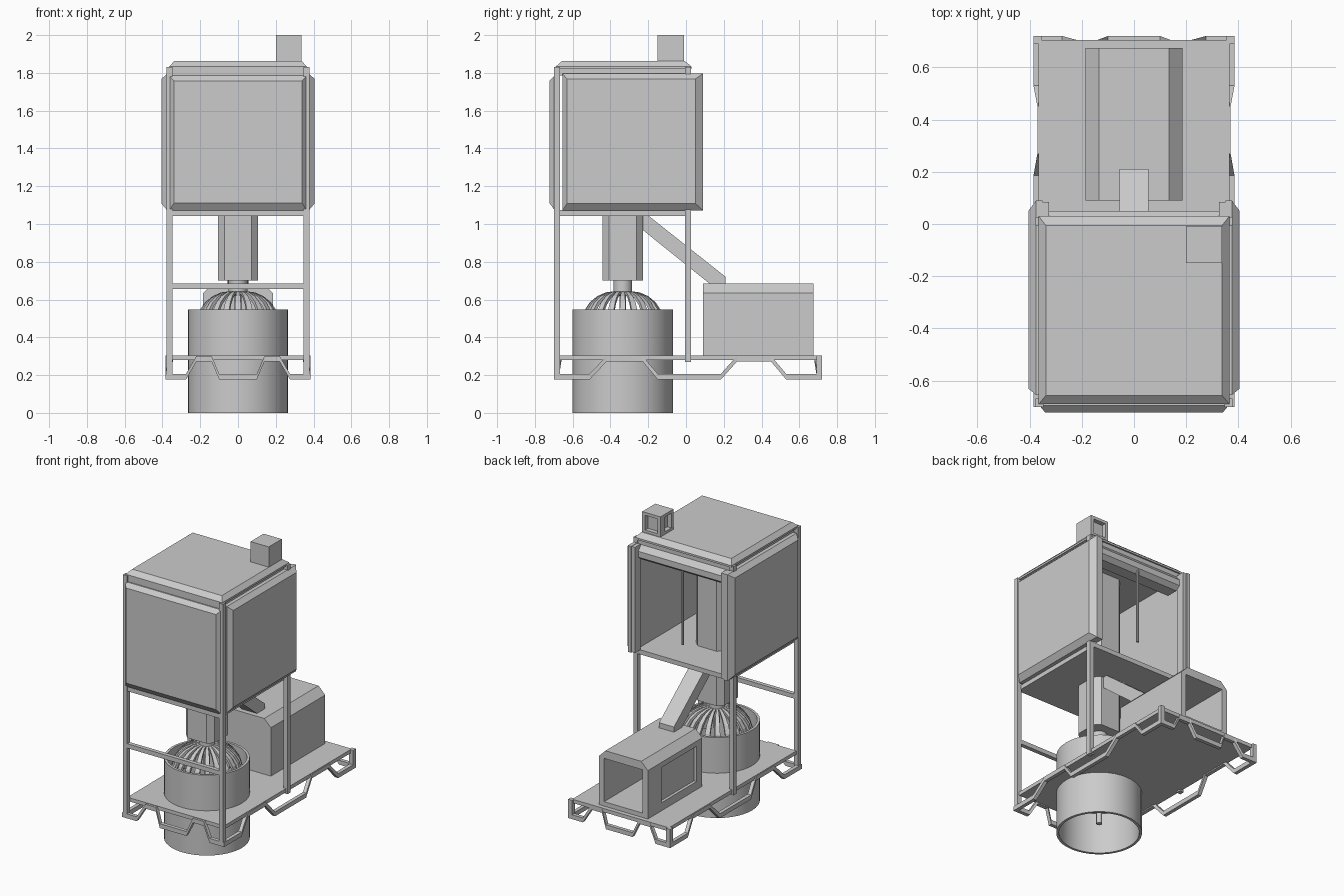
import bpy, bmesh
from math import sin, cos, pi
from mathutils import Matrix

if "Cube" in bpy.data.objects:
    bpy.data.objects.remove(bpy.data.objects["Cube"])


def finish(name, bm, smooth=False):
    bmesh.ops.recalc_face_normals(bm, faces=bm.faces)
    me = bpy.data.meshes.new(name)
    bm.to_mesh(me)
    bm.free()
    ob = bpy.data.objects.new(name, me)
    bpy.context.collection.objects.link(ob)
    if smooth:
        bpy.ops.object.select_all(action='DESELECT')
        ob.select_set(True)
        bpy.context.view_layer.objects.active = ob
        bpy.ops.object.shade_smooth_by_angle()
    return ob


def loft_into(bm, rings, caps=True, loop=False):
    vs = [[bm.verts.new(p) for p in r] for r in rings]
    n = len(rings[0])
    pairs = list(zip(vs, vs[1:])) + ([(vs[-1], vs[0])] if loop else [])
    for a, b in pairs:
        for i in range(n):
            j = (i + 1) % n
            bm.faces.new((a[i], a[j], b[j], b[i]))
    if caps and not loop:
        bm.faces.new(vs[0])
        bm.faces.new(vs[-1])


def loft(name, rings, **kw):
    bm = bmesh.new()
    loft_into(bm, rings, **kw)
    return finish(name, bm)


def rect(a0, a1, b0, b1, place):
    return [place(a, b) for a, b in ((a0, b0), (a1, b0), (a1, b1), (a0, b1))]


def box(name, x0, x1, y0, y1, z0, z1):
    return loft(name, [rect(x0, x1, y0, y1, lambda x, y: (x, y, z)) for z in (z0, z1)])


def revolve(name, profile, n, y, loop=False):
    """Lathe (radius, z) points about a vertical axis at x=0."""
    rings = [[(r * cos(2*pi*i/n), y + r * sin(2*pi*i/n), z) for i in range(n)] for r, z in profile]
    bm = bmesh.new()
    loft_into(bm, rings, loop=loop)
    return finish(name, bm, True)


def carve(ob, *size):
    cutter = box("cutter", *size)
    cutter.hide_render = True
    m = ob.modifiers.new("carve", 'BOOLEAN')
    m.object = cutter
    m.solver = 'EXACT'
    bpy.context.view_layer.update()
    with bpy.context.temp_override(object=ob, active_object=ob, selected_objects=[ob]):
        bpy.ops.object.modifier_apply(modifier=m.name)
    bpy.data.objects.remove(cutter)


AX = -0.335  # y position of the drum axis

# base plate
box("base_plate", -0.365, 0.365, -0.67, 0.705, 0.28, 0.305)


# zigzag rails around the base plate; place(t, out, z)
def rail(name, path, place):
    rings = []
    for t, up in path:
        z, o = (0.272, 0.345) if up else (0.177, 0.36)
        rings.append([place(t, o + d, z + h) for d, h in ((0, 0), (0.025, 0), (0.025, 0.03), (0, 0.03))])
    loft(name, rings)


side_path = [(-0.70, 0), (-0.51, 0), (-0.42, 1), (-0.23, 1), (-0.15, 0),
             (0.185, 0), (0.27, 1), (0.45, 1), (0.53, 0), (0.72, 0)]
end_path = [(-0.385, 0), (-0.275, 0), (-0.22, 1), (-0.14, 1), (-0.10, 0),
            (0.10, 0), (0.14, 1), (0.22, 1), (0.275, 0), (0.385, 0)]
for s, side in ((-1, "left"), (1, "right")):
    rail(side + "_rail", side_path, lambda t, o, z: (s * o, t, z))
rail("front_rail", end_path, lambda t, o, z: (t, -(o + 0.315), z))
rail("back_rail", end_path, lambda t, o, z: (t, o + 0.335, z))

# posts, jambs, corner stubs and side panels
for s, side in ((-1, "left"), (1, "right")):
    xs = sorted((s * 0.347, s * 0.378))
    box(side + "_front_post", *xs, -0.70, -0.668, 0.20, 1.83)
    box(side + "_back_post", *xs, -0.005, 0.027, 0.27, 1.83)
    box(side + "_back_stub", *sorted((s * 0.355, s * 0.385)), 0.69, 0.72, 0.177, 0.305)
    box(side + "_door_jamb", *sorted((s * 0.325, s * 0.368)), 0.028, 0.085, 1.075, 1.795)
    loft(side + "_cabin_panel", [
        rect(-0.655, 0.09, 1.072, 1.797, lambda y, z: (s * 0.35, y, z)),
        rect(-0.655, 0.09, 1.072, 1.797, lambda y, z: (s * 0.375, y, z)),
        rect(-0.63, 0.05, 1.108, 1.768, lambda y, z: (s * 0.405, y, z))])

# front panel, cabin floor, crossbar
loft("front_cabin_panel", [
    rect(-0.363, 0.363, 1.072, 1.785, lambda x, z: (x, -0.672, z)),
    rect(-0.363, 0.363, 1.072, 1.785, lambda x, z: (x, -0.695, z)),
    rect(-0.34, 0.34, 1.11, 1.758, lambda x, z: (x, -0.722, z))])
box("cabin_floor", -0.35, 0.35, -0.695, 0.025, 1.042, 1.073)
box("front_crossbar", -0.35, 0.35, -0.698, -0.67, 0.655, 0.685)

# roof with chamfered edge
box("ceiling", -0.347, 0.347, -0.69, 0.02, 1.787, 1.825)
loft("roof", [rect(-0.365, 0.365, -0.69, 0.03, lambda x, y: (x, y, 1.82)),
              rect(-0.365, 0.365, -0.69, 0.03, lambda x, y: (x, y, 1.833)),
              rect(-0.338, 0.338, -0.657, -0.005, lambda x, y: (x, y, 1.862))])

# rolled door and its hanging pull rod
door = [(-0.06, 1.79), (0.02, 1.79), (0.05, 1.755), (0.05, 1.715), (0.02, 1.69), (-0.06, 1.69)]
loft("rolled_door", [[(x, y, z) for y, z in door] for x in (-0.325, 0.325)])
revolve("pull_rod", [(0.009, 1.2), (0.009, 1.74)], 8, 0.035)

# roof vent with two recessed faces
vent = box("roof_vent", 0.20, 0.337, -0.15, -0.01, 1.855, 2.0)
carve(vent, 0.222, 0.315, -0.04, 0.05, 1.88, 1.98)
carve(vent, 0.15, 0.23, -0.128, -0.06, 1.88, 1.98)

# central column: square with clipped corners
h, c = 0.107, 0.035
column = [(h, -h + c), (h, h - c), (h - c, h), (c - h, h), (-h, h - c), (-h, c - h), (c - h, -h), (h - c, -h)]
loft("column", [[(x, AX + y, z) for x, y in column] for z in (0.70, 1.79)])

# hollow drum, shaft and curved agitator ribs
revolve("drum", [(0.265, 0), (0.265, 0.548), (0.248, 0.548), (0.248, 0)], 40, AX, loop=True)
revolve("drive_shaft", [(0.018, 0.065), (0.018, 0.62), (0.05, 0.63), (0.05, 0.71)], 16, AX)
arc = [(0.035, 0.645), (0.09, 0.638), (0.135, 0.618), (0.175, 0.585), (0.205, 0.54), (0.225, 0.47), (0.23, 0.40)]
bm = bmesh.new()
RIBS = 20
for i in range(RIBS):
    start = len(bm.verts)
    loft_into(bm, [[(r + dr, y, z + dz) for y, dr, dz in
                    ((-w, 0, 0), (w, 0, 0), (w, -0.012, -0.012), (-w, -0.012, -0.012))]
                   for r, z in arc for w in [0.004 + 0.06 * r]])
    bm.verts.ensure_lookup_table()
    bmesh.ops.transform(bm, verts=bm.verts[start:],
                        matrix=Matrix.Translation((0, AX, 0)) @ Matrix.Rotation(2 * pi * i / RIBS, 4, 'Z'))
finish("agitator_ribs", bm)

# engine housing, open at the back, with a recessed left panel
body = [(-0.185, 0.30), (0.185, 0.30), (0.185, 0.635), (0.135, 0.685), (-0.135, 0.685), (-0.185, 0.635)]
engine = loft("engine_housing", [[(x, y, z) for x, z in body] for y in (0.09, 0.675)])
carve(engine, -0.145, 0.145, 0.20, 0.80, 0.335, 0.63)
carve(engine, -0.25, -0.165, 0.15, 0.53, 0.36, 0.60)

# sloping duct from column to engine
duct = [(-0.25, 1.045), (-0.20, 1.045), (0.21, 0.72), (0.21, 0.68), (0.13, 0.68), (-0.25, 0.985)]
loft("sloping_duct", [[(x, y, z) for y, z in duct] for x in (-0.056, 0.056)])
